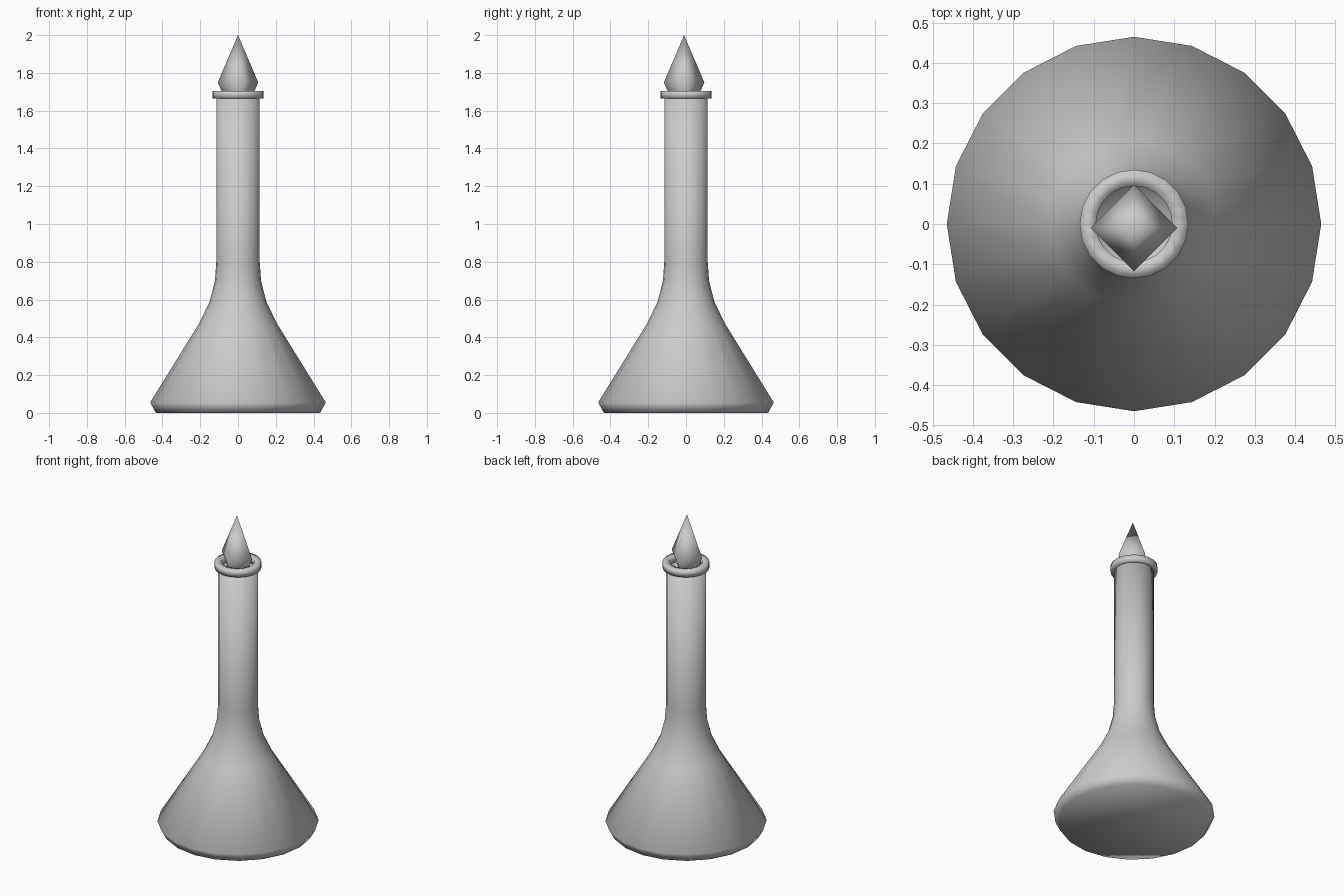
import bpy
import bmesh
from math import cos, sin, tau

cube = bpy.data.objects.get("Cube")
if cube:
    bpy.data.objects.remove(cube, do_unlink=True)

grey = bpy.data.materials.new("light_grey")
grey.use_nodes = True
colour = (0.6, 0.6, 0.6, 1)
grey.diffuse_color = colour
grey.node_tree.nodes["Principled BSDF"].inputs["Base Color"].default_value = colour


def lathe(name, profile, sides, closed=False, caps=(), y=0):
    """Revolve (radius, z) points about z; cap the listed rings."""
    bm = bmesh.new()
    rings = []
    for r, z in profile:
        if r == 0:
            rings.append([bm.verts.new((0, y, z))] * sides)
        else:
            rings.append([bm.verts.new((r * cos(tau * i / sides), y + r * sin(tau * i / sides), z))
                          for i in range(sides)])
    pairs = list(zip(rings, rings[1:]))
    if closed:
        pairs.append((rings[-1], rings[0]))
    for a, b in pairs:
        for i in range(sides):
            j = (i + 1) % sides
            bm.faces.new(list(dict.fromkeys((a[i], a[j], b[j], b[i]))))
    for k in caps:
        bm.faces.new(rings[k])
    bmesh.ops.recalc_face_normals(bm, faces=bm.faces)
    for f in bm.faces:
        f.smooth = True
    mesh = bpy.data.meshes.new(name)
    bm.to_mesh(mesh)
    bm.free()
    mesh.materials.append(grey)
    obj = bpy.data.objects.new(name, mesh)
    bpy.context.collection.objects.link(obj)
    return obj


# Flask body: conical base, flared shoulder, long neck and hollow bore
lathe("flask_body", [(0.435, 0), (0.465, 0.055), (0.205, 0.475), (0.15, 0.59),
                     (0.122, 0.7), (0.115, 0.8), (0.115, 1.68),
                     (0.097, 1.68), (0.097, 0.8)], 20, caps=(0, -1))

# Lip ring around the mouth
lathe("lip_ring", [(0.135, 1.665), (0.135, 1.705), (0.095, 1.705), (0.095, 1.665)],
      20, closed=True)

# Four-sided pointed stopper
lathe("stopper", [(0, 1.5), (0.107, 1.75), (0, 2.0)], 4, y=-0.01)
